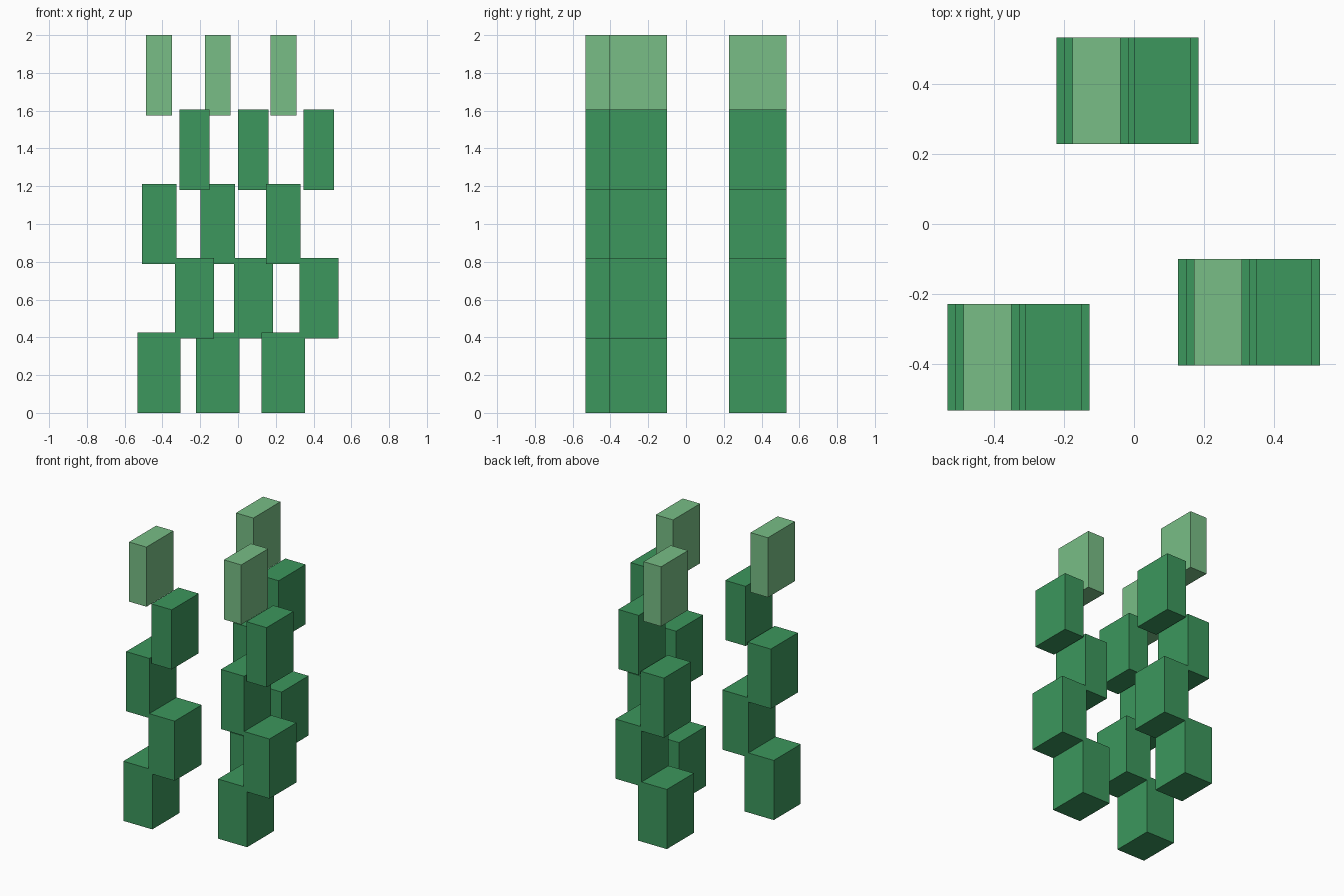
import bpy
import bmesh
from mathutils import Matrix, Vector

default = bpy.data.objects.get("Cube")
if default:
    bpy.data.objects.remove(default, do_unlink=True)


def flat_material(name, rgb):
    mat = bpy.data.materials.new(name)
    mat.use_nodes = True
    mat.diffuse_color = (*rgb, 1)
    bsdf = mat.node_tree.nodes["Principled BSDF"]
    bsdf.inputs["Base Color"].default_value = (*rgb, 1)
    bsdf.inputs["Roughness"].default_value = 0.9
    return mat


stem_green = flat_material("stem green", (0.045, 0.309, 0.109))
tip_green = flat_material("tip green", (0.188, 0.515, 0.238))

LEVELS = 5
HEIGHT = 0.425
DEPTH = 0.304
STEP = (2 - HEIGHT) / (LEVELS - 1)
SWAY = 0.094            # sideways offset of alternating segments


def add_block(name, centre, size, mat):
    bm = bmesh.new()
    bmesh.ops.create_cube(bm, size=1, matrix=Matrix.Diagonal((*size, 1)))
    mesh = bpy.data.meshes.new(name)
    bm.to_mesh(mesh)
    bm.free()
    mesh.materials.append(mat)
    obj = bpy.data.objects.new(name, mesh)
    obj.location = Vector(centre)
    bpy.context.collection.objects.link(obj)


# Each stalk zigzags upward, narrowing to a pale tip
stalks = {"right": (-0.324, -0.38), "back": (-0.013, 0.38), "left": (0.334, -0.252)}
for side, (x, y) in stalks.items():
    for i in range(LEVELS):
        is_tip = i == LEVELS - 1
        width = 0.229 - 0.023 * i
        shift = SWAY if i % 2 else -SWAY
        name = f"{side}_stalk_tip" if is_tip else f"{side}_stalk_segment_{i + 1}"
        add_block(name, (x + shift, y, HEIGHT / 2 + STEP * i),
                  (width, DEPTH, HEIGHT), tip_green if is_tip else stem_green)
